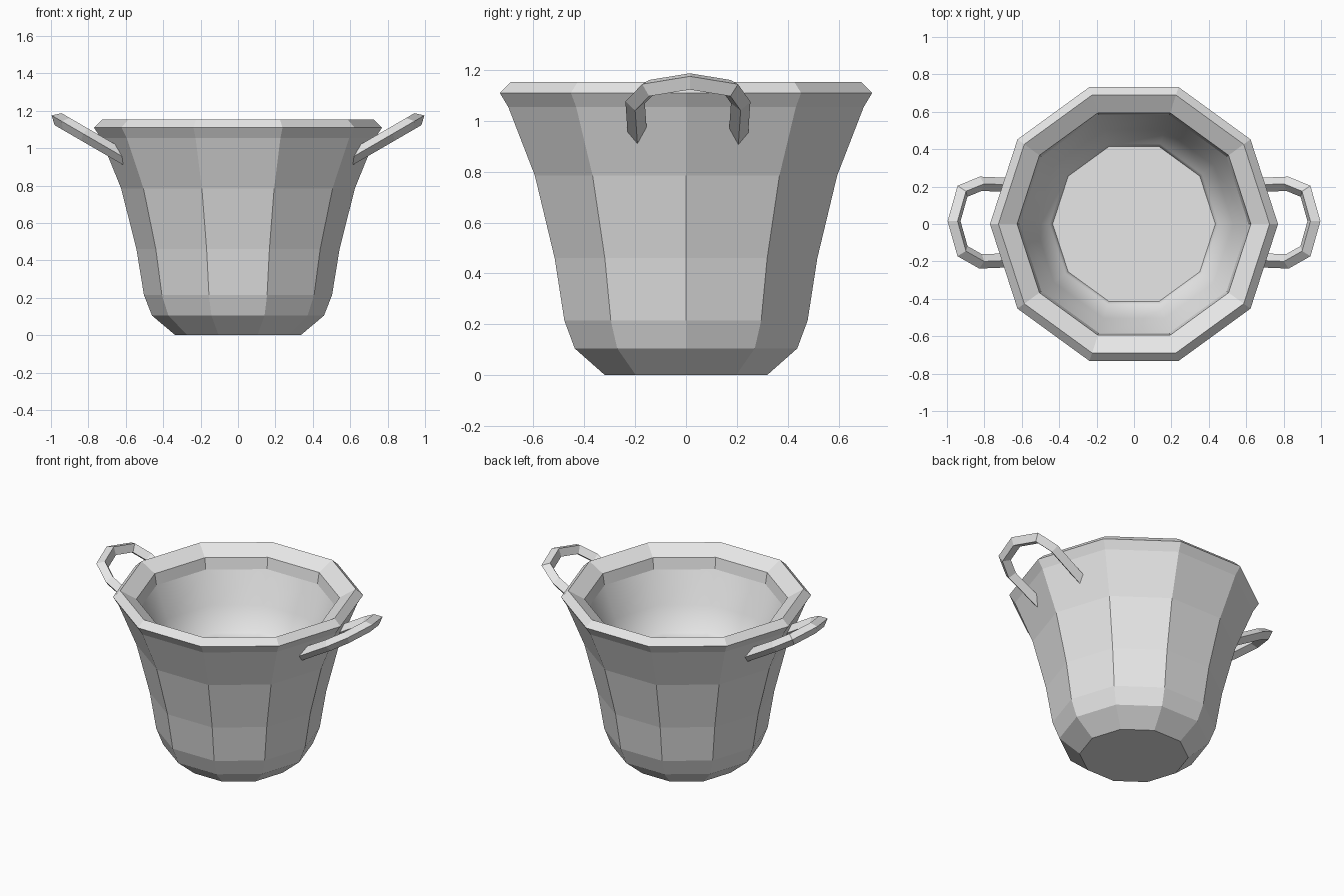
import bpy, bmesh, math
from mathutils import Vector

cube = bpy.data.objects.get("Cube")
if cube:
    bpy.data.objects.remove(cube, do_unlink=True)

SIDES = 10

grey = bpy.data.materials.new("plain_grey")
grey.use_nodes = True
grey.diffuse_color = (0.8, 0.8, 0.8, 1)
grey.node_tree.nodes["Principled BSDF"].inputs["Base Color"].default_value = (0.8, 0.8, 0.8, 1)


def finish(name, bm, fix_normals=True):
    if fix_normals:
        bmesh.ops.recalc_face_normals(bm, faces=bm.faces)
    mesh = bpy.data.meshes.new(name)
    bm.to_mesh(mesh)
    bm.free()
    mesh.materials.append(grey)
    obj = bpy.data.objects.new(name, mesh)
    bpy.context.collection.objects.link(obj)
    return obj


def bridge(bm, rings):
    """Join successive closed rings of vertices with quads."""
    for a, b in zip(rings, rings[1:]):
        n = len(a)
        for i in range(n):
            j = (i + 1) % n
            bm.faces.new((a[i], a[j], b[j], b[i]))


def lathe(name, profile, cap_first=False, cap_last=False):
    """Turn a (radius, height) profile into a ten-sided shell."""
    bm = bmesh.new()
    rings = []
    for r, z in profile:
        angles = [math.tau * i / SIDES for i in range(SIDES)]
        rings.append([bm.verts.new((r * math.cos(a), r * math.sin(a), z)) for a in angles])
    bridge(bm, rings)
    if cap_first:
        bm.faces.new(rings[0][::-1])
    if cap_last:
        bm.faces.new(rings[-1])
    return finish(name, bm, fix_normals=False)


# Outer wall with its flared rim
lathe("pot_wall", [(0.335, 0), (0.46, 0.105), (0.503, 0.215), (0.543, 0.46),
                   (0.625, 0.785), (0.735, 1.055), (0.77, 1.11), (0.725, 1.153),
                   (0.625, 1.095), (0.612, 1.02)], cap_first=True)

# Softly shaded inside with a small step around the floor
lining = lathe("pot_lining", [(0.612, 1.02), (0.53, 0.815), (0.465, 0.67),
                              (0.45, 0.66), (0.435, 0.62)], cap_last=True)
bpy.ops.object.select_all(action="DESELECT")
lining.select_set(True)
bpy.context.view_layer.objects.active = lining
bpy.ops.object.shade_smooth_by_angle(angle=math.radians(40))

# Tilted loop handles with a diamond section
LOOP = [(0.57, 0.205), (0.82, 0.215), (0.917, 0.175), (0.962, 0.015),
        (0.917, -0.145), (0.82, -0.2), (0.57, -0.19)]
SLOPE = 0.58


def handle(name, side):
    bm = bmesh.new()
    path = [Vector((x, y, 1.155 - (0.962 - x) * SLOPE)) for x, y in LOOP]
    up = Vector((-SLOPE, 0, 1)).normalized()
    rings = []
    for i, p in enumerate(path):
        before = (p - path[max(i - 1, 0)]).normalized()
        after = (path[min(i + 1, len(path) - 1)] - p).normalized()
        tangent = (before + after).normalized()
        out = up.cross(tangent).normalized()
        miter = 1 / max(tangent.dot(after), tangent.dot(before))
        corners = [p + out * 0.038 * miter, p + up * 0.037,
                   p - out * 0.038 * miter, p - up * 0.037]
        rings.append([bm.verts.new((c.x * side, c.y, c.z)) for c in corners])
    bridge(bm, rings)
    bm.faces.new(rings[0])
    bm.faces.new(rings[-1])
    return finish(name, bm)


for label, side in (("left", 1), ("right", -1)):
    handle(label + "_handle", side)
